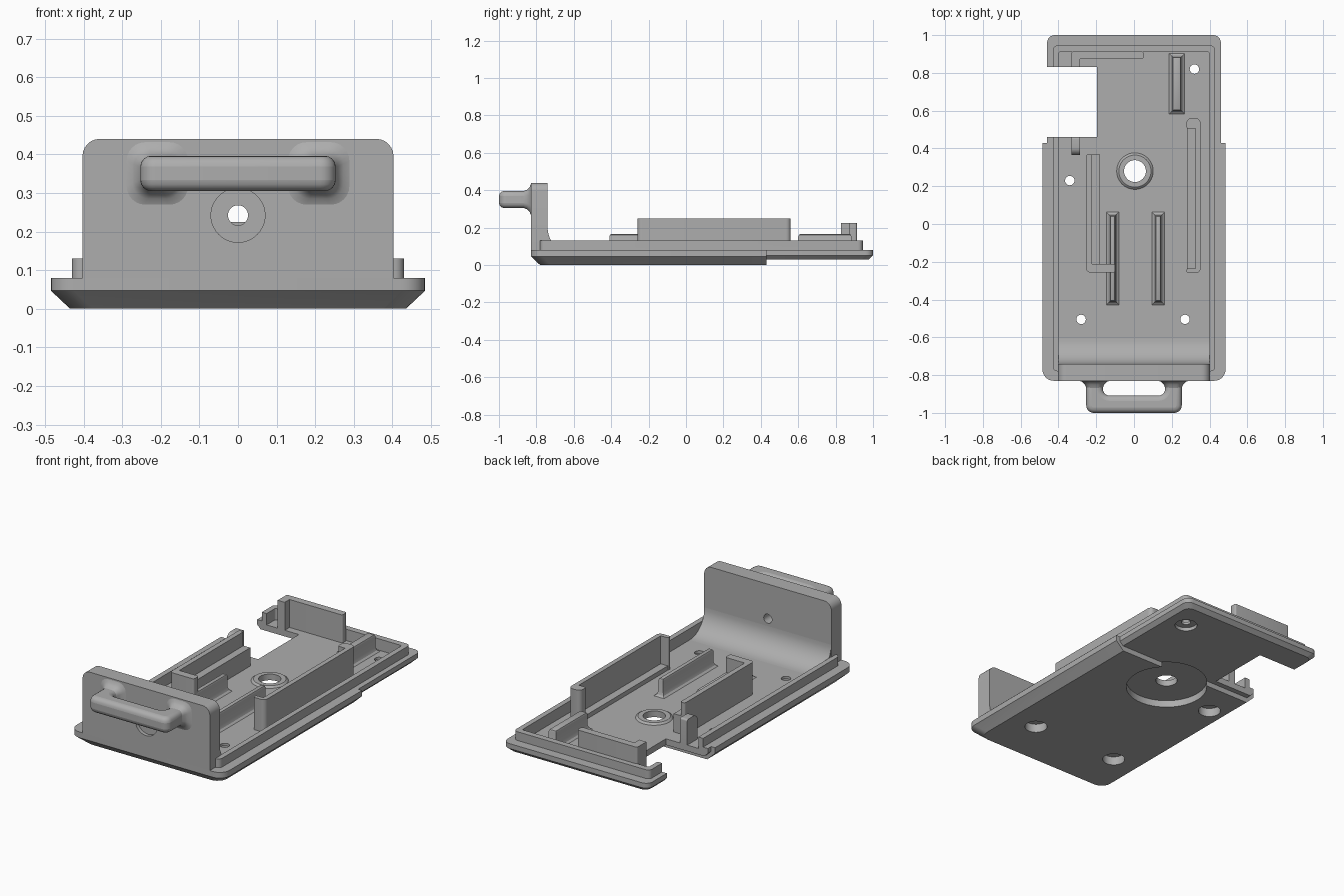
import bpy
import bmesh
from math import sin, cos, pi, radians
from mathutils import Vector

old = bpy.data.objects.get("Cube")
if old:
    bpy.data.objects.remove(old, do_unlink=True)

grey = bpy.data.materials.new("plain grey")
grey.use_nodes = True
COLOR = (0.42, 0.42, 0.42, 1)
grey.diffuse_color = COLOR
grey.node_tree.nodes["Principled BSDF"].inputs["Base Color"].default_value = COLOR

FLOOR = 0.065


# ---------- helpers ----------
def rounded(points, radii, steps=6):
    """Round the right-angle corners of an outline."""
    pts = [Vector(p) for p in points]
    if not isinstance(radii, (list, tuple)):
        radii = [radii] * len(pts)
    out = []
    for i, p in enumerate(pts):
        r = radii[i]
        if r == 0:
            out.append(p)
            continue
        a = (pts[i - 1] - p).normalized()
        b = (pts[(i + 1) % len(pts)] - p).normalized()
        c = p + (a + b) * r
        for k in range(steps + 1):
            t = k / steps * pi / 2
            out.append(c - (b * cos(t) + a * sin(t)) * r)
    return out


def rect(x0, x1, y0, y1, radii=0):
    return rounded([(x0, y0), (x1, y0), (x1, y1), (x0, y1)], radii)


def circle(x, y, r, n=40):
    return [Vector((x + r * cos(2 * pi * i / n), y + r * sin(2 * pi * i / n)))
            for i in range(n)]


def loft(name, rings, axis="z"):
    """Skin (outline, level) rings along an axis and cap both ends."""
    place = {"z": lambda p, h: (p[0], p[1], h),
             "y": lambda p, h: (p[0], h, p[1]),
             "x": lambda p, h: (h, p[0], p[1])}[axis]
    bm = bmesh.new()
    rows = [[bm.verts.new(place(p, h)) for p in ring] for ring, h in rings]
    n = len(rows[0])
    for low, high in zip(rows, rows[1:]):
        for i in range(n):
            j = (i + 1) % n
            bm.faces.new((low[i], low[j], high[j], high[i]))
    bm.faces.new(rows[0][::-1])
    bm.faces.new(rows[-1])
    bmesh.ops.recalc_face_normals(bm, faces=bm.faces)
    mesh = bpy.data.meshes.new(name)
    bm.to_mesh(mesh)
    bm.free()
    mesh.materials.append(grey)
    obj = bpy.data.objects.new(name, mesh)
    bpy.context.collection.objects.link(obj)
    return obj


def prism(name, outline, low, high, axis="z"):
    return loft(name, [(outline, low), (outline, high)], axis)


def activate(obj):
    bpy.ops.object.select_all(action="DESELECT")
    obj.select_set(True)
    bpy.context.view_layer.objects.active = obj


def combine(obj, others, operation):
    activate(obj)
    for other in others:
        mod = obj.modifiers.new("combine", "BOOLEAN")
        mod.operation, mod.object, mod.solver = operation, other, "EXACT"
        bpy.ops.object.modifier_apply(modifier=mod.name)
        bpy.data.objects.remove(other, do_unlink=True)


# ---------- base plate ----------
def front_outline(inset):
    return rect(-0.485 + inset, 0.485 - inset, -0.83 + inset, 0.43, [0.06, 0.06, 0, 0])


def rear_outline(inset):
    return rect(-0.46 + inset, 0.46 - inset, 0.3, 1 - inset, [0, 0, 0.04, 0.04])


base = loft("base_plate", [(front_outline(0.05), 0), (front_outline(0), 0.047),
                           (front_outline(0), 0.08)])
rear = loft("rear_plate", [(rear_outline(0.022), 0.03), (rear_outline(0), 0.052),
                           (rear_outline(0), 0.08)])
lip = prism("lip", rect(-0.43, 0.43, -0.78, 0.945, 0.025), 0.06, 0.13)
combine(base, [rear, lip], "UNION")

# tray recess and side notch
combine(base, [prism("tray", rect(-0.4, 0.4, -0.74, 0.91, 0.01), FLOOR, 0.3),
               prism("notch", rect(-0.6, -0.195, 0.46, 0.83), -0.1, 0.3)], "DIFFERENCE")

# raised ring, round underside recess and centre hole
ring = loft("ring", [(circle(0.005, 0.28, 0.1), 0.06), (circle(0.005, 0.28, 0.095), 0.068),
                     (circle(0.005, 0.28, 0.085), 0.075)])
combine(base, [ring], "UNION")
cuts = [prism("recess", circle(0.005, 0.28, 0.218, 64), -0.1, 0.04),
        prism("centre_hole", circle(0.005, 0.28, 0.058), -0.1, 0.3)]

# counterbored screw holes
for x, y in [(0.32, 0.82), (-0.34, 0.23), (-0.28, -0.505), (0.27, -0.505)]:
    cuts.append(prism("bore", circle(x, y, 0.06), -0.1, 0.05))
    cuts.append(prism("screw_hole", circle(x, y, 0.025, 24), -0.1, 0.3))
combine(base, cuts, "DIFFERENCE")

# ---------- front wall ----------
wall = prism("front_wall", rect(-0.403, 0.403, 0.08, 0.44, [0, 0, 0.045, 0.045]),
             -0.83, -0.74, "y")
combine(wall, [prism("wall_bore", circle(0, 0.242, 0.07), -0.9, -0.81, "y"),
               prism("wall_hole", circle(0, 0.242, 0.026), -0.9, -0.6, "y")], "DIFFERENCE")
curve = [Vector((-0.605 - 0.135 * sin(t), 0.2 - 0.135 * cos(t)))
         for t in [i / 12 * pi / 2 for i in range(13)]]
prism("wall_fillet", [Vector((-0.745, 0.06)), Vector((-0.605, 0.06))] + curve
      + [Vector((-0.745, 0.2))], -0.401, 0.401, "x")

# ---------- handle ----------
handle = prism("handle", rounded(
    [(-0.253, -0.8), (-0.253, -1), (0.253, -1), (0.253, -0.8),
     (0.165, -0.8), (0.165, -0.908), (-0.165, -0.908), (-0.165, -0.8)],
    [0, 0.04, 0.04, 0, 0, 0.035, 0.035, 0]), 0.305, 0.396)
bevel = handle.modifiers.new("round edges", "BEVEL")
bevel.width, bevel.segments = 0.028, 4
bevel.limit_method, bevel.angle_limit = "ANGLE", radians(60)
for side, x in (("right", -0.209), ("left", 0.209)):
    rings = []
    for y, e in [(-0.829, 0.038), (-0.836, 0.02), (-0.85, 0.007), (-0.87, -0.001)]:
        rings.append((rect(x - 0.044 - e, x + 0.044 + e, 0.305 - e, 0.396 + e, 0.03 + e / 2), y))
    loft(side + "_handle_flare", rings, "y")


# ---------- ribs on the tray floor ----------
def rib(name, x0, x1, y0, y1, top):
    rings = [(rect(x0 - e, x1 + e, y0 - e, y1 + e), z)
             for e, z in [(0.022, FLOOR - 0.003), (0.007, FLOOR + 0.008), (0, FLOOR + 0.025),
                          (0, top - 0.012), (-0.004, top - 0.003), (-0.01, top)]]
    loft(name, rings)


rib("right_floor_rib", -0.128, -0.098, -0.41, 0.045, 0.165)
rib("left_floor_rib", 0.113, 0.143, -0.41, 0.045, 0.165)
rib("rear_floor_rib", 0.203, 0.25, 0.6, 0.885, 0.165)

# ---------- tall holder walls ----------
LOW = FLOOR - 0.003
prism("left_holder", rounded(
    [(0.278, -0.26), (0.352, -0.26), (0.352, 0.56), (0.278, 0.56),
     (0.278, 0.505), (0.325, 0.505), (0.325, -0.235), (0.278, -0.235)],
    [0.01, 0.025, 0.025, 0.025, 0.01, 0, 0, 0.01]), LOW, 0.25)
prism("left_holder_ledge", rect(0.28, 0.33, -0.24, 0.51), LOW, 0.09)
prism("right_holder", rounded(
    [(-0.252, 0.37), (-0.252, -0.257), (-0.1, -0.257), (-0.1, -0.212),
     (-0.223, -0.212), (-0.223, 0.37)], [0.01, 0.02, 0.01, 0.01, 0, 0.01]), LOW, 0.25)
prism("right_holder_ledge", rect(-0.23, -0.18, -0.22, 0.368), LOW, 0.17)
prism("rear_holder", rounded(
    [(-0.33, 0.83), (-0.285, 0.83), (-0.285, 0.873), (0.05, 0.873), (0.05, 0.914),
     (-0.33, 0.914)], [0, 0, 0, 0.01, 0.01, 0.01]), LOW, 0.225)
# notch stop with a rounded top
prism("notch_stop", rounded([(0.365, LOW), (0.46, LOW), (0.46, 0.21), (0.365, 0.21)],
                            [0, 0, 0.01, 0.04]), -0.33, -0.285, "x")

# ---------- shading ----------
for obj in list(bpy.context.scene.objects):
    if obj.type == "MESH":
        activate(obj)
        bpy.ops.object.shade_smooth_by_angle(angle=radians(30))
